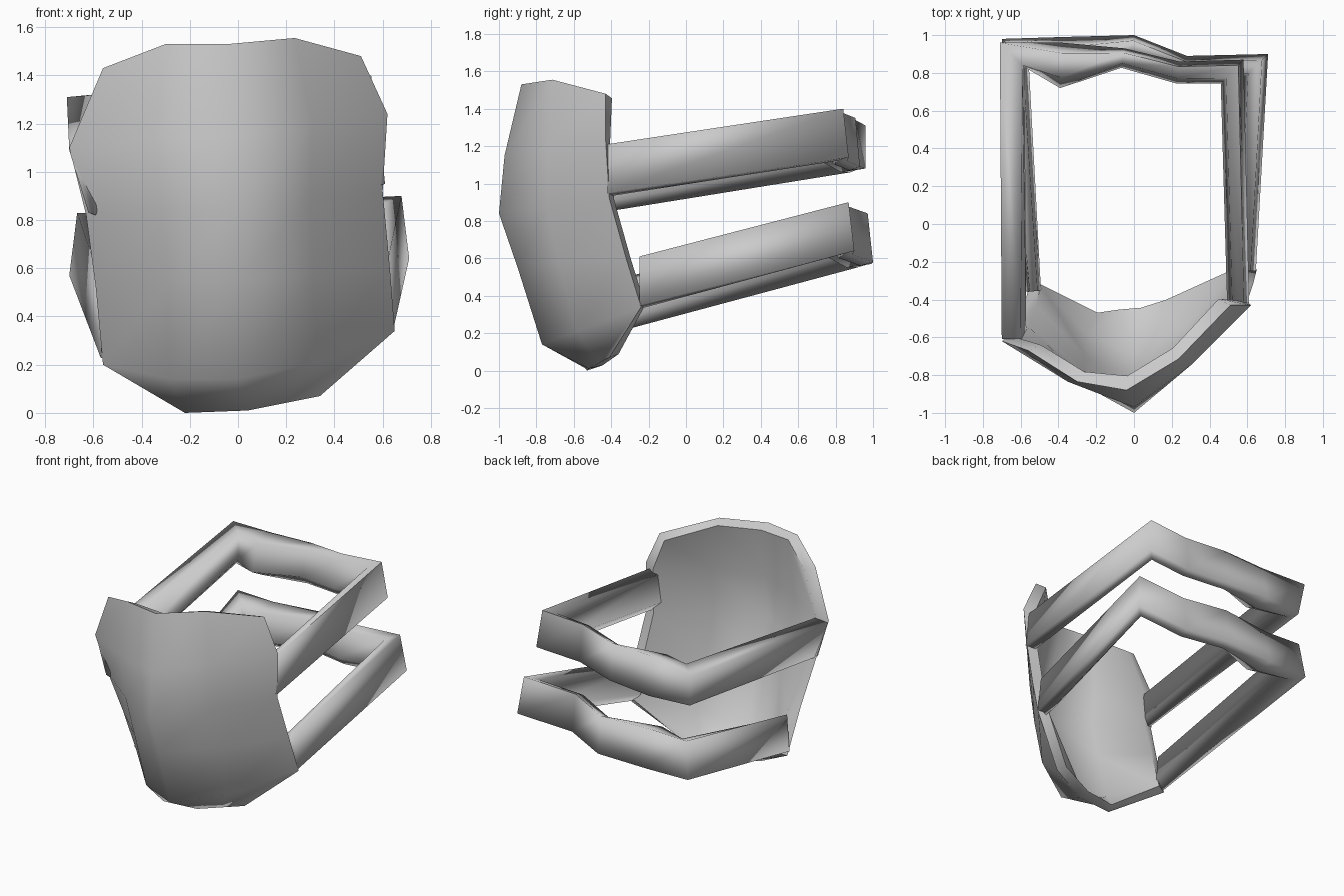
import bpy
import bmesh
import math
from mathutils import Vector

old = bpy.data.objects.get("Cube")
if old:
    bpy.data.objects.remove(old, do_unlink=True)

grey = bpy.data.materials.new("plain_grey")
grey.use_nodes = True
grey.diffuse_color = (0.6, 0.6, 0.6, 1)
grey.node_tree.nodes["Principled BSDF"].inputs["Base Color"].default_value = (0.6, 0.6, 0.6, 1)


def finish(name, bm, smooth_angle):
    """Turn a bmesh into a named, smooth-shaded object."""
    bmesh.ops.recalc_face_normals(bm, faces=bm.faces)
    mesh = bpy.data.meshes.new(name)
    bm.to_mesh(mesh)
    bm.free()
    obj = bpy.data.objects.new(name, mesh)
    bpy.context.collection.objects.link(obj)
    mesh.materials.append(grey)
    bpy.ops.object.select_all(action="DESELECT")
    obj.select_set(True)
    bpy.context.view_layer.objects.active = obj
    bpy.ops.object.shade_smooth_by_angle(angle=math.radians(smooth_angle))


def bridge(bm, rows, closed):
    """Join neighbouring rows of vertices with quads."""
    count = len(rows[0])
    for low, high in zip(rows, rows[1:]):
        for i in range(count if closed else count - 1):
            j = (i + 1) % count
            bm.faces.new((low[i], low[j], high[j], high[i]))


def border(grid):
    """Vertices around the edge of a grid, in order."""
    return (grid[0] + [row[-1] for row in grid[1:-1]] + grid[-1][::-1]
            + [row[0] for row in grid[-2:0:-1]])


def front_plate():
    # Each row: right edge, centre ridge, left edge, bulge and lift between them
    rows = [
        ((-.22, -.53, 0), (.04, -.52, .01), (.34, -.41, .07), 0, 0),
        ((-.56, -.35, .2), (0, -.77, .14), (.65, -.24, .34), .08, -.03),
        ((-.59, -.46, .52), (0, -.9, .55), (.63, -.32, .6), .07, 0),
        ((-.63, -.57, .82), (0, -1, .84), (.6, -.41, .92), .04, 0),
        ((-.7, -.62, 1.1), (0, -.97, 1.15), (.62, -.43, 1.24), .04, 0),
        ((-.56, -.67, 1.43), (-.04, -.88, 1.53), (.51, -.43, 1.48), .06, .05),
    ]
    bm = bmesh.new()
    outer, inner = [], []
    for right, centre, left, bulge, lift in rows:
        a, c, e = Vector(right), Vector(centre), Vector(left)
        push = Vector((0, -bulge, lift))
        points = (a, (a + c) / 2 + push, c, (c + e) / 2 + push, e)
        outer.append([bm.verts.new(p) for p in points])
        # The inside of the shell is narrower and set back, less so at the edges
        inner.append([bm.verts.new((p.x * .88, p.y + .08 - abs(p.x) * .09,
                                    p.z * .97 + .02)) for p in points])
    bridge(bm, outer, False)
    bridge(bm, inner, False)
    bridge(bm, [border(outer), border(inner)], True)
    finish("front_plate", bm, 65)


# Strap cross-sections as (inset from the outside, height)
RIDGE_LOW = [(0, 0), (.03, .26), (.1, .23), (.13, .04), (.07, -.02)]
RIDGE_HIGH = [(.03, 0), (0, .23), (.12, .24), (.13, .04), (.08, -.02)]
LEANING = [(.08, 0), (0, .26), (.1, .27), (.13, .04), (.11, -.01)]


def strap(name, path, right_sections):
    """Sweep sections along the outer path with mitred corners."""
    bm = bmesh.new()
    points = [Vector(p[:3]) for p in path]
    sections = [RIDGE_LOW] * (len(path) - 2) + right_sections
    rings = []
    for i, p in enumerate(points):
        before = points[max(i - 1, 0)]
        after = points[min(i + 1, len(points) - 1)]
        sides = []
        for step in (p - before, after - p):
            if step.length > 0:
                sides.append(Vector((-step.y, step.x, 0)).normalized())
        inward = sum(sides, Vector()).normalized()
        inward *= path[i][3] / max(inward.dot(sides[0]), 0.5)
        rings.append([bm.verts.new(p + inward * s + Vector((0, 0, h)))
                      for s, h in sections[i]])
    bridge(bm, rings, True)
    bm.faces.new(rings[0])
    bm.faces.new(rings[-1])
    finish(name, bm, 100)


# Outer path points, each with a thickness factor for the padded back
strap("upper_strap", [
    (.61, -.42, .95, .9), (.58, .87, 1.14, .95), (.24, .86, 1.12, .9),
    (-.05, .93, 1.09, .8), (-.38, .96, 1.08, 1.85),
    (-.71, .96, 1.08, 1), (-.7, -.61, .83, 1)], [RIDGE_HIGH, LEANING])
strap("lower_strap", [
    (.645, -.25, .35, .9), (.71, .9, .64, 1), (.28, .89, .62, 1),
    (0, 1, .58, .95), (-.38, .99, .57, 1.85),
    (-.7, .98, .57, 1), (-.57, -.36, .23, .6)], [RIDGE_LOW, RIDGE_LOW])
front_plate()
